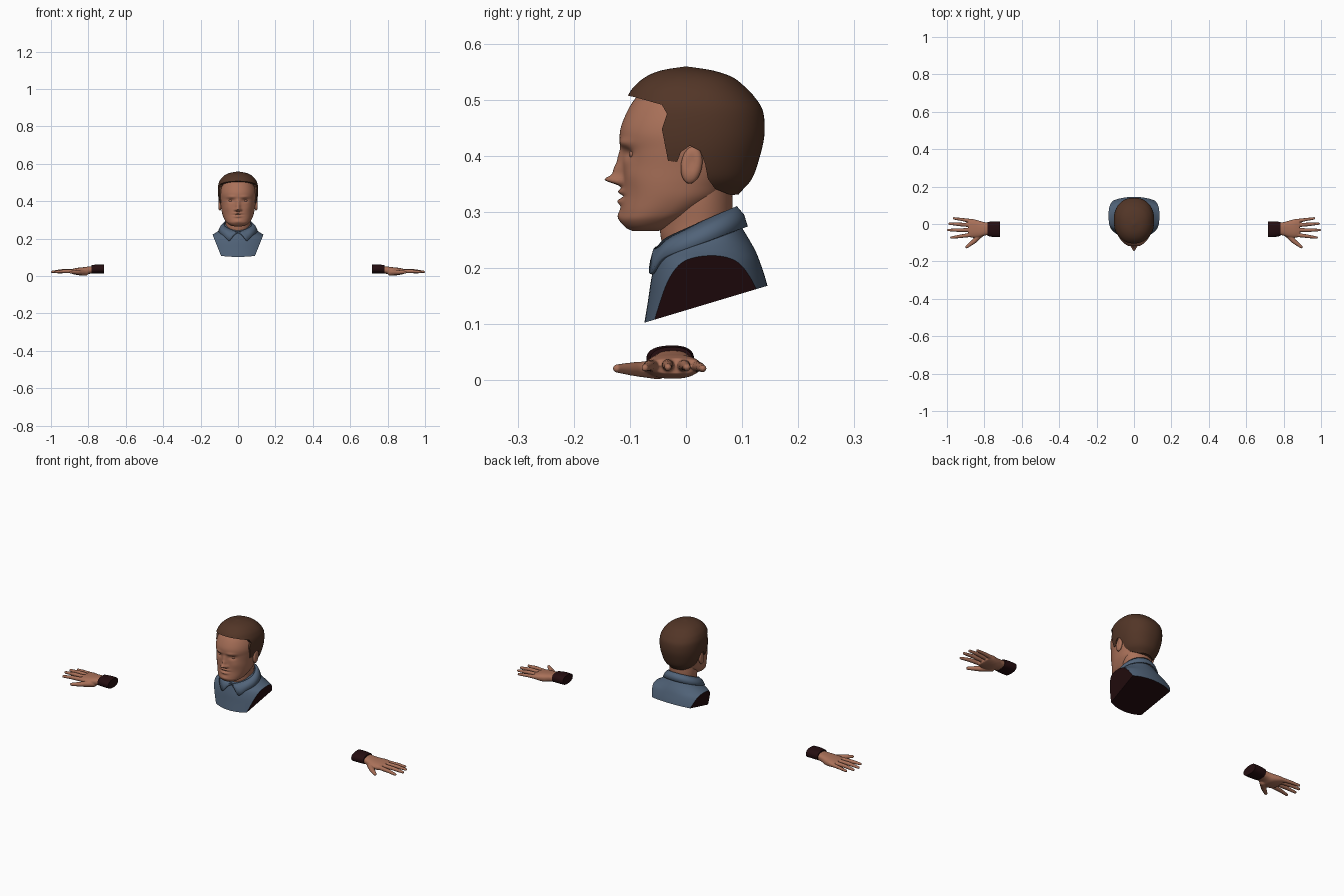
import bpy, bmesh, math
from mathutils import Vector, Matrix

if "Cube" in bpy.data.objects:
    bpy.data.objects.remove(bpy.data.objects["Cube"])


def material(name, rgb):
    m = bpy.data.materials.new(name)
    m.diffuse_color = (*rgb, 1)
    m.use_nodes = True
    m.node_tree.nodes["Principled BSDF"].inputs["Base Color"].default_value = m.diffuse_color
    return m


SKIN = material("skin", (0.40, 0.165, 0.10))
HAIR = material("brown hair", (0.085, 0.036, 0.020))
SHIRT = material("blue shirt", (0.082, 0.125, 0.19))
DARK = material("dark maroon", (0.018, 0.004, 0.005))


def make_object(name, bm, *mats, angle=40):
    bmesh.ops.recalc_face_normals(bm, faces=bm.faces[:])
    me = bpy.data.meshes.new(name)
    bm.to_mesh(me)
    bm.free()
    for m in mats:
        me.materials.append(m)
    me.shade_smooth()
    me.set_sharp_from_angle(angle=math.radians(angle))
    ob = bpy.data.objects.new(name, me)
    bpy.context.collection.objects.link(ob)
    return ob


def apply_modifiers(ob):
    bpy.context.view_layer.objects.active = ob
    for m in list(ob.modifiers):
        bpy.ops.object.modifier_apply(modifier=m.name)


def smooth_levels(levels, sub):
    """Catmull-Rom interpolation of the section table."""
    out = []
    last = len(levels) - 1
    for i in range(last):
        a, b, c, d = (levels[max(0, min(last, i + k))] for k in (-1, 0, 1, 2))
        for s in range(sub):
            t = s / sub
            out.append([0.5 * (2 * q + (r - p) * t + (2 * p - 5 * q + 4 * r - u) * t * t
                               + (3 * q - p - 3 * r + u) * t ** 3)
                        for p, q, r, u in zip(a, b, c, d)])
    out.append(list(levels[-1]))
    return out


def loft(bm, levels, segs=64, n=2.0, sub=5, place=None):
    """Skin over oval sections: position, front y, back y, half width, (extra)."""
    rings = []
    for lv in smooth_levels(levels, sub):
        z, yf, yb, w = lv[:4]
        yc = 0.45 * yf + 0.55 * yb
        ring = []
        for k in range(segs):
            a = 2 * math.pi * k / segs
            c, s = math.cos(a), math.sin(a)
            x = w * math.copysign(abs(c) ** (2 / n), c)
            y = yc + ((yb - yc) if s > 0 else (yc - yf)) * math.copysign(abs(s) ** (2 / n), s)
            co = (x, y, z) if place is None else place(x, y, z, lv)
            ring.append(bm.verts.new(co))
        rings.append(ring)
    for r0, r1 in zip(rings, rings[1:]):
        for k in range(segs):
            j = (k + 1) % segs
            bm.faces.new((r0[k], r0[j], r1[j], r1[k]))
    bm.faces.new(rings[0])
    bm.faces.new(rings[-1])


def ball(bm, loc, size, rot=0.0, sub=3):
    mat = Matrix.Translation(loc) @ Matrix.Rotation(rot, 4, 'X') @ Matrix.Diagonal((*size, 1))
    bmesh.ops.create_icosphere(bm, subdivisions=sub, radius=1, matrix=mat)


# Head: lofted skull with sculpted face bumps (x, z, spread x, spread z, height)
BUMPS = [(0, .395, .010, .018, .008), (0, .372, .011, .014, .015), (0, .357, .012, .008, .027),
         (.013, .353, .007, .006, .009), (.035, .423, .025, .008, .005),
         (.038, .404, .016, .010, -.008), (0, .336, .020, .005, .008),
         (0, .319, .018, .006, .008), (0, .3275, .024, .003, -.004),
         (0, .293, .020, .010, .004), (.055, .365, .020, .020, .003)]
bm = bmesh.new()
loft(bm, [(.266, -.095, -.05, .02), (.272, -.107, -.03, .042), (.285, -.117, 0, .06),
          (.30, -.117, .03, .071), (.325, -.114, .065, .082), (.35, -.113, .08, .088),
          (.38, -.113, .10, .093), (.41, -.114, .118, .098), (.44, -.118, .128, .10),
          (.47, -.109, .127, .096), (.50, -.092, .11, .084), (.52, -.07, .085, .065),
          (.535, -.03, .05, .035), (.54, 0, .02, .004)], segs=128, n=2.2, sub=8)
for v in bm.verts:
    if v.co.y < -.04:
        x0, z0 = v.co.x, v.co.z
        for bx, bz, sx, sz, amp in BUMPS:
            for side in ((1, -1) if bx else (1,)):
                v.co.y -= amp * math.exp(-((x0 - side * bx) / sx) ** 2 - ((z0 - bz) / sz) ** 2)
make_object("head", bm, SKIN, angle=80)

# Neck
bm = bmesh.new()
loft(bm, [(.20, -.03, .07, .058), (.25, -.044, .078, .064), (.28, -.047, .082, .066),
          (.32, -.05, .083, .07), (.37, -.04, .08, .07)])
make_object("neck", bm, SKIN)

# Eyes and ears
for side, label in ((1, "right"), (-1, "left")):
    bm = bmesh.new()
    ball(bm, (side * .038, -.0875, .403), (.014, .014, .010))
    make_object(label + "_eyelid", bm, SKIN)
    bm = bmesh.new()
    ball(bm, (side * .097, .010, .384), (.011, .019, .034), rot=-.15)
    for v in bm.verts:   # hollow of the ear
        d = ((v.co.y - .009) / .009) ** 2 + ((v.co.z - .388) / .017) ** 2
        if abs(v.co.x) > .097:
            v.co.x -= side * .006 * math.exp(-d)
    make_object(label + "_ear", bm, SKIN, angle=80)

# Hair: larger skull trimmed by a side-view hairline
bm = bmesh.new()
loft(bm, [(.32, -.095, .085, .058), (.335, -.10, .097, .068), (.36, -.115, .118, .088),
          (.40, -.12, .132, .101), (.44, -.122, .14, .107), (.48, -.118, .137, .107),
          (.505, -.105, .122, .10), (.523, -.093, .105, .089), (.54, -.073, .083, .07),
          (.552, -.045, .048, .043), (.559, -.003, .003, .003)], segs=96, n=2.2)
hair = make_object("hair", bm, HAIR)
LINE = [(-.15, .517), (-.093, .505), (-.043, .491), (-.034, .475), (-.043, .448), (-.032, .391),
        (-.016, .389), (-.009, .407), (.007, .418), (.025, .409), (.034, .386), (.039, .359),
        (.052, .341), (.08, .33), (.102, .332), (.2, .34), (.2, .6), (-.15, .6)]
bm = bmesh.new()
face = bm.faces.new([bm.verts.new((-.2, y, z)) for y, z in LINE])
ext = bmesh.ops.extrude_face_region(bm, geom=[face])
bmesh.ops.translate(bm, vec=(.4, 0, 0), verts=[g for g in ext["geom"] if isinstance(g, bmesh.types.BMVert)])
cutter = make_object("hairline_cutter", bm, HAIR)
cutter.hide_render = True
mod = hair.modifiers.new("hairline", 'BOOLEAN')
mod.operation, mod.solver, mod.object = 'INTERSECT', 'EXACT', cutter
apply_modifiers(hair)
bpy.data.objects.remove(cutter)
hair.data.shade_smooth()
hair.data.set_sharp_from_angle(angle=math.radians(40))

# Shirt bust: lofted shoulders cut off at the chest and arms, cuts are dark
bm = bmesh.new()
loft(bm, [(.08, -.078, .168, .18), (.14, -.068, .152, .18), (.18, -.062, .142, .172),
          (.21, -.055, .132, .155), (.23, -.049, .124, .122), (.25, -.039, .113, .095),
          (.275, -.02, .097, .074), (.29, .02, .08, .055)], segs=80)
for co, no in (((0, -.073, .103), (0, .30, -1)), ((.136, 0, .222), (.09, 0, -.036)),
               ((-.136, 0, .222), (-.09, 0, -.036))):
    bmesh.ops.bisect_plane(bm, geom=bm.verts[:] + bm.edges[:] + bm.faces[:], plane_co=co,
                           plane_no=Vector(no).normalized(), clear_outer=True)
    rim = [e for e in bm.edges if e.is_boundary]
    for f in bmesh.ops.holes_fill(bm, edges=rim, sides=0)["faces"]:
        f.material_index = 1
make_object("shirt_bust", bm, SHIRT, DARK)

# Collar: folded band with two pointed tips in front
bm = bmesh.new()
rows = []
TIP = math.radians(28)
for k in range(91):
    a = math.radians(1 + k * 358 / 90)
    c, s = math.cos(a), math.sin(a)
    off = min(a, 2 * math.pi - a)
    top = Vector((.074 * s, .02 - .068 * c, .277 - .031 * c - .012 * math.exp(-(off / .4) ** 2)))
    low = Vector((.102 * s, .017 - .09 * c, .240 - .033 * c - .022 * math.exp(-((off - TIP) / .25) ** 2)))
    low = top.lerp(low, min(1, .05 + off / TIP))
    mid = top.lerp(low, .5) + Vector((.003 * s, -.003 * c, .003))
    rows.append([bm.verts.new(p) for p in (top, mid, low)])
for r0, r1 in zip(rows, rows[1:]):
    for j in (0, 1):
        bm.faces.new((r0[j], r1[j], r1[j + 1], r0[j + 1]))
collar = make_object("shirt_collar", bm, SHIRT)
mod = collar.modifiers.new("thickness", 'SOLIDIFY')
mod.thickness, mod.offset = .007, 0
apply_modifiers(collar)

# Hands: palm and finger chains fused into one skin, plus dark cuffs
FINGERS = [[(.87, -.058, .026, .012), (.93, -.066, .026, .010), (.977, -.073, .022, .007)],
           [(.87, -.032, .027, .012), (.94, -.033, .028, .010), (.993, -.032, .023, .007)],
           [(.87, -.006, .026, .012), (.935, -.002, .027, .010), (.987, .002, .023, .007)],
           [(.865, .016, .025, .011), (.92, .024, .024, .009), (.963, .030, .021, .007)],
           [(.815, -.05, .018, .017), (.855, -.092, .020, .013), (.894, -.123, .021, .008)]]
for side, label in ((1, "right"), (-1, "left")):
    def along_x(w, y, pos, lv):
        return (side * pos, y, lv[4] + w)

    bm = bmesh.new()
    loft(bm, [(.76, -.055, .005, .019, .036), (.80, -.062, .010, .020, .031),
              (.83, -.072, .018, .022, .025), (.86, -.073, .026, .019, .025),
              (.885, -.069, .027, .014, .025)], segs=40, n=2.5, place=along_x)
    for chain in FINGERS:
        for p, q in zip(chain, chain[1:]):
            for i in range(13):
                x, y, z, r = (u + (v - u) * i / 12 for u, v in zip(p, q))
                ball(bm, (side * x, y, z), (r, r, r), sub=2)
    hand = make_object(label + "_hand", bm, SKIN)
    mod = hand.modifiers.new("fuse", 'REMESH')
    mod.mode, mod.voxel_size, mod.use_smooth_shade = 'VOXEL', .003, True
    mod = hand.modifiers.new("soften", 'SMOOTH')
    mod.factor, mod.iterations = .5, 3
    apply_modifiers(hand)
    hand.data.shade_smooth()

    bm = bmesh.new()
    loft(bm, [(.716, -.070, .014, .023, .038), (.75, -.070, .014, .024, .038),
              (.783, -.064, .011, .023, .036)], segs=40, n=2.4, place=along_x)
    make_object(label + "_cuff", bm, DARK)
